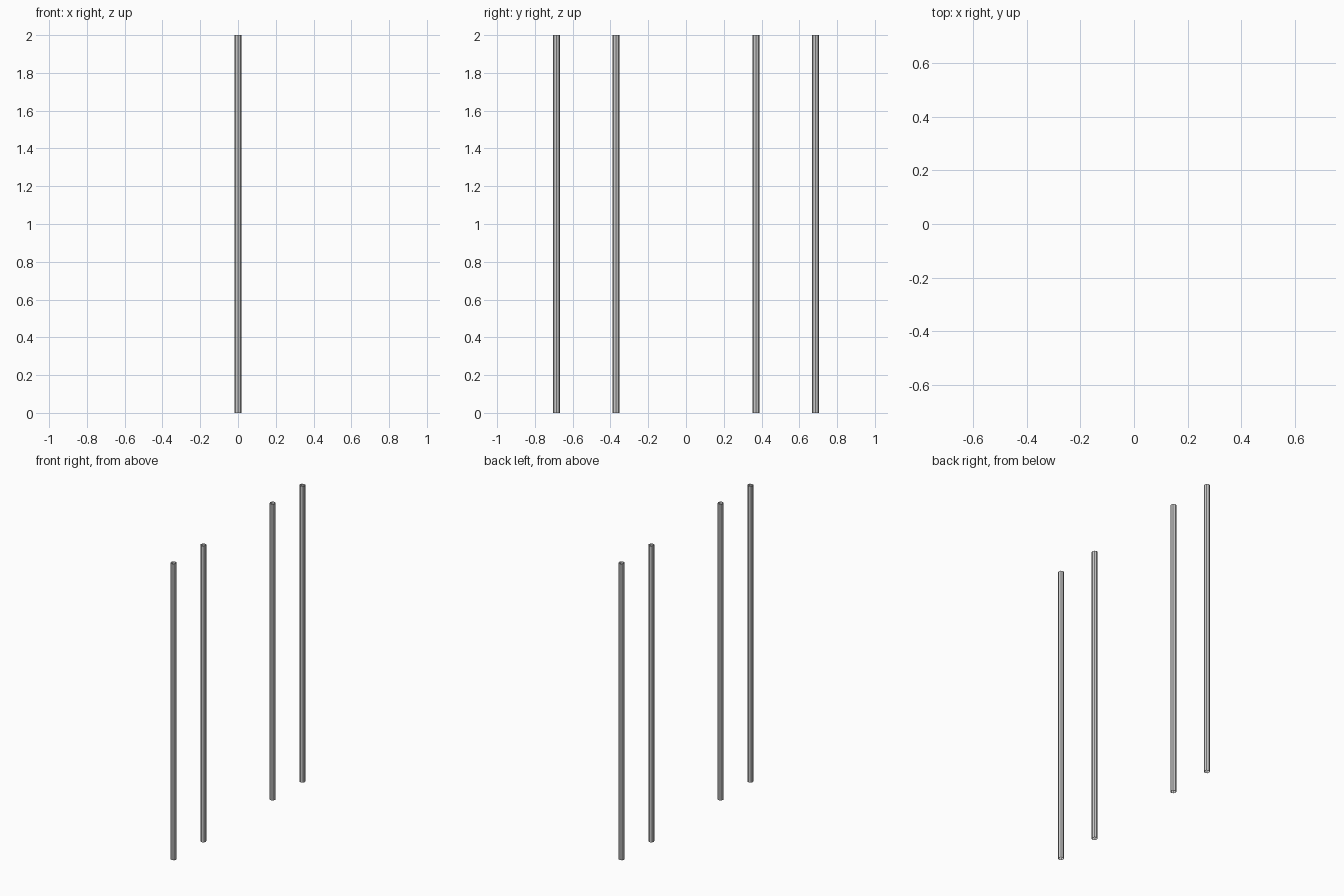
import bpy

if "Cube" in bpy.data.objects:
    bpy.data.objects.remove(bpy.data.objects["Cube"])

RADIUS = 0.0185
HEIGHT = 2.0


def rod(name, y):
    # Thin upright tube with open ends
    bpy.ops.mesh.primitive_cylinder_add(
        vertices=8, radius=RADIUS, depth=HEIGHT,
        end_fill_type='NOTHING', location=(0, y, HEIGHT / 2))
    bpy.context.object.name = name


# Two mirrored pairs of rods along y
for side, sign in (("front", -1), ("back", 1)):
    rod(f"{side}_outer_rod", sign * 0.686)
    rod(f"{side}_inner_rod", sign * 0.37)
